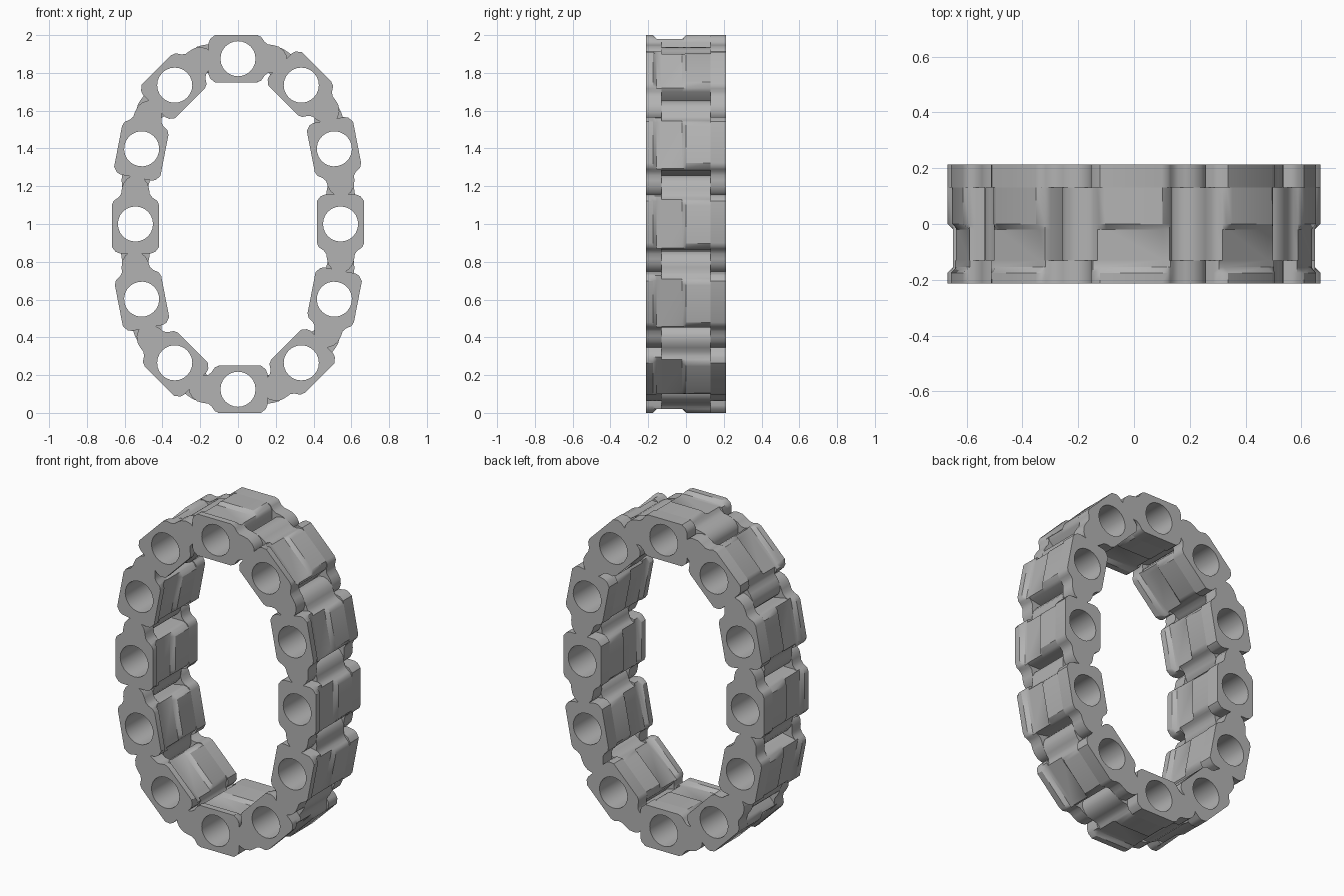
import bpy
import bmesh
from math import cos, sin, tau, radians

cube = bpy.data.objects.get("Cube")
if cube:
    bpy.data.objects.remove(cube)

HALF_WIDTH, HALF_DEPTH, HINGE = 0.125, 0.2125, 0.13
GROOVE = 0.105      # half width at the groove floor
HOLE_RADIUS, HOLE_SIDES = 0.093, 24

metal = bpy.data.materials.new("light_grey")
metal.use_nodes = True
grey = (0.45, 0.45, 0.45, 1)
metal.diffuse_color = grey
metal.node_tree.nodes["Principled BSDF"].inputs["Base Color"].default_value = grey


def link_outline(end, side):
    """Rounded block with a necked hinge knuckle pointing along side."""
    half = [(-end, 0.085), (-end + 0.008, GROOVE), (-end + 0.033, HALF_WIDTH),
            (0.10, HALF_WIDTH), (0.122, 0.116), (0.13, GROOVE), (0.14, 0.09),
            (0.158, 0.076), (0.185, 0.072), (0.215, 0.064), (0.242, 0.043),
            (0.257, 0.016)]
    return [(u * side, v) for u, v in half] + [(u * side, -v) for u, v in reversed(half)]


def add_slab(bm, outline, sections):
    """Loft an outline through (y, width limit) sections, with a bored hole."""
    bore = [(HOLE_RADIUS * cos(tau * i / HOLE_SIDES), HOLE_RADIUS * sin(tau * i / HOLE_SIDES))
            for i in range(HOLE_SIDES)]
    for points in (outline, bore):
        rings = []
        for y, limit in sections:
            rings.append([bm.verts.new((u, y, max(-limit, min(limit, v)))) for u, v in points])
        n = len(points)
        for a, b in zip(rings, rings[1:]):
            for i in range(n):
                j = (i + 1) % n
                bm.faces.new((a[i], a[j], b[j], b[i]))
        if points is outline:
            outer = rings
    # Flat ends around the hole
    for a, b in ((outer[0], rings[0]), (outer[-1], rings[-1])):
        edges = [bm.edges.get((r[i], r[(i + 1) % len(r)])) for r in (a, b) for i in range(len(r))]
        bmesh.ops.triangle_fill(bm, edges=edges, use_beauty=True,
                                normal=(0, 1, 0))


bm = bmesh.new()
plate = link_outline(0.155, 1)
centre = link_outline(0.135, -1)
# Front plate with the start of the groove, grooved centre, plain back plate
add_slab(bm, plate, [(-HALF_DEPTH, HALF_WIDTH), (-0.175, HALF_WIDTH),
                     (-0.155, GROOVE), (-HINGE, GROOVE)])
add_slab(bm, centre, [(-HINGE, GROOVE), (-0.02, GROOVE), (0, HALF_WIDTH), (HINGE, HALF_WIDTH)])
add_slab(bm, plate, [(HINGE, HALF_WIDTH), (HALF_DEPTH, HALF_WIDTH)])
bmesh.ops.recalc_face_normals(bm, faces=bm.faces)
mesh = bpy.data.meshes.new("chain_link")
bm.to_mesh(mesh)
bm.free()
mesh.materials.append(metal)

# Half of the loop: x, height above the middle, heading; the rest is turned half round
half_loop = [(0, 0.875, 0), (0.335, 0.735, -45), (0.51, 0.398, -79),
             (0.543, 0, -90), (0.51, -0.398, -101), (0.335, -0.735, -135)]
links = []
for turn in (1, -1):
    for x, z, heading in half_loop:
        link = bpy.data.objects.new(f"chain_link_{len(links) + 1}", mesh)
        link.location = (x * turn, 0, 1 + z * turn)
        link.rotation_euler.y = -radians(heading + (180 if turn < 0 else 0))
        bpy.context.collection.objects.link(link)
        links.append(link)

bpy.ops.object.select_all(action='DESELECT')
links[0].select_set(True)
bpy.context.view_layer.objects.active = links[0]
bpy.ops.object.shade_smooth_by_angle(angle=radians(35))
